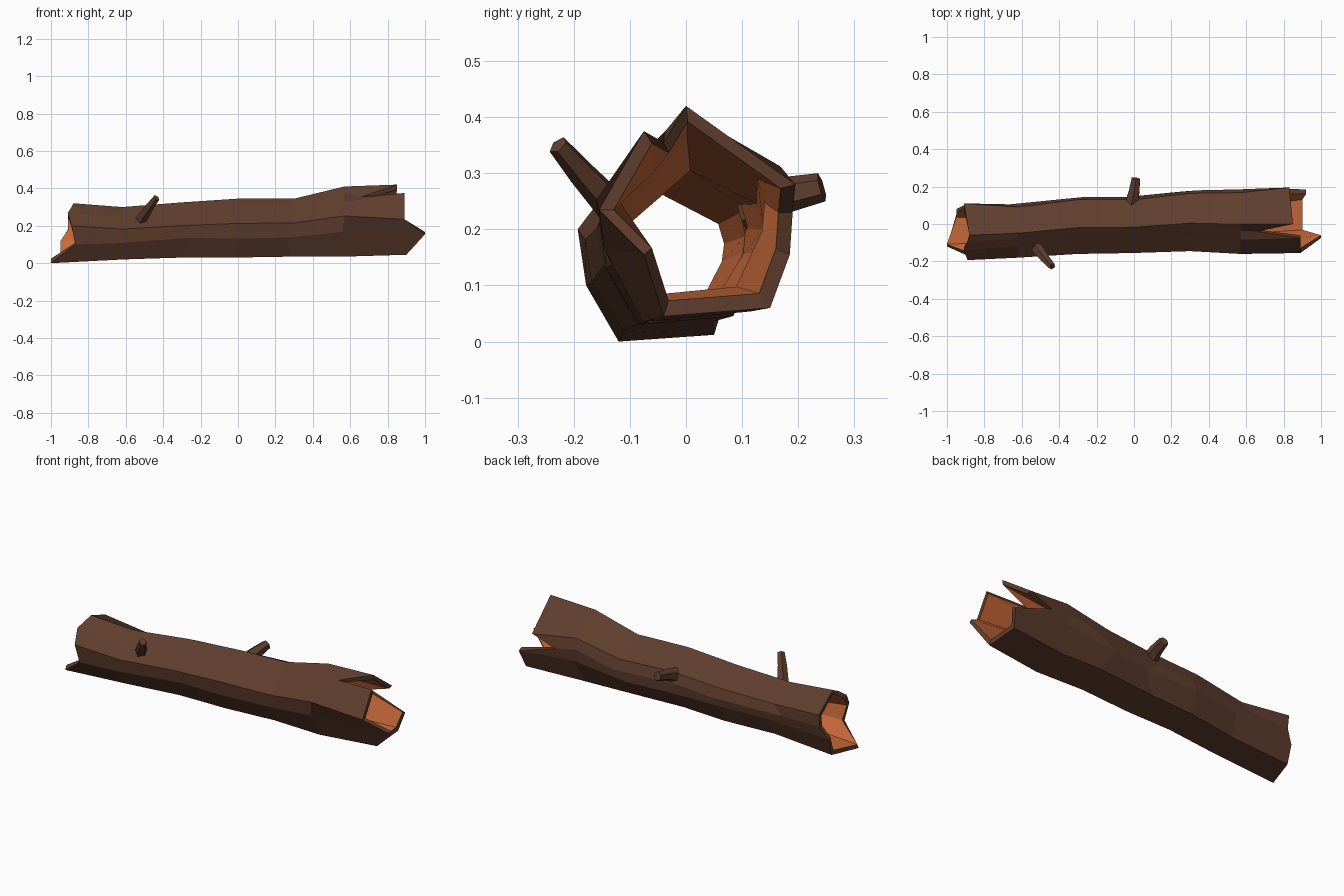
import bpy, bmesh, random
from mathutils import Vector

if "Cube" in bpy.data.objects:
    bpy.data.objects.remove(bpy.data.objects["Cube"])

random.seed(4)


def material(name, rgb):
    m = bpy.data.materials.new(name)
    m.diffuse_color = (*rgb, 1)
    m.use_nodes = True
    m.node_tree.nodes["Principled BSDF"].inputs["Base Color"].default_value = m.diffuse_color
    return m


bark = material("bark", (0.115, 0.048, 0.027))
heartwood = material("heartwood", (0.58, 0.145, 0.042))

# Cross-section within its bounding box (0..1), clockwise from the top ridge
PROFILE = [(.46, 1), (.95, .74), (1, .54), (.98, .36), (.8, .04),
           (.24, 0), (.04, .3), (0, .58), (.22, .78), (.36, .91)]
# Body stations: x, y min, y max, z min, z max
STATIONS = [(-.62, -.18, .105, .02, .30), (-.3, -.16, .145, .03, .325),
            (0, -.155, .145, .03, .345), (.3, -.145, .18, .035, .345),
            (.57, -.16, .185, .035, .41)]
# Broken ends: one jagged point per profile column
LEFT_END = [(-.88, -.06, .32), (-.91, .11, .25), (-.91, .10, .18), (-.95, .08, .11),
            (-.95, .05, .012), (-1, -.12, 0), (-.87, -.178, .1), (-.89, -.193, .2),
            (-.91, -.14, .27), (-.89, -.1, .30)]
RIGHT_END = [(.85, 0, .42), (.83, .195, .28), (.69, .19, .23), (.92, .185, .155),
             (.90, .15, .06), (.90, -.04, .045), (1, -.075, .155), (.89, -.155, .235),
             (.89, -.075, .375), (.66, -.04, .355)]


def shrink(ring, k):
    # Inner wall ring, pulled towards the ring centre
    cy = (min(p[1] for p in ring) + max(p[1] for p in ring)) / 2
    cz = (min(p[2] for p in ring) + max(p[2] for p in ring)) / 2
    return [(x, cy + (y - cy) * k, cz + (z - cz) * k) for x, y, z in ring]


def finish(bm, name, mats):
    bmesh.ops.recalc_face_normals(bm, faces=bm.faces)
    me = bpy.data.meshes.new(name)
    bm.to_mesh(me)
    bm.free()
    for m in mats:
        me.materials.append(m)
    ob = bpy.data.objects.new(name, me)
    bpy.context.collection.objects.link(ob)
    return ob


# Hollow trunk: outer rings forward, inner rings back, closed into a tube
rings = [LEFT_END]
for x, y0, y1, z0, z1 in STATIONS:
    ring = []
    for i, (u, v) in enumerate(PROFILE):
        j = .05 if i in (2, 3, 4, 5, 6) else 0
        ring.append((x + random.uniform(-j, j), y0 + u * (y1 - y0),
                     z0 + v * (z1 - z0) + random.uniform(0, j * .4) * (v > 0)))
    rings.append(ring)
rings.append(RIGHT_END)
n_outer = len(rings)
inner = [shrink(r, .85 if r in (LEFT_END, RIGHT_END) else .74) for r in rings]
loop = rings + inner[::-1]

bm = bmesh.new()
verts = [[bm.verts.new(p) for p in r] for r in loop]
n = len(PROFILE)
for a in range(len(loop)):
    b = (a + 1) % len(loop)
    for i in range(n):
        k = (i + 1) % n
        f = bm.faces.new((verts[a][i], verts[a][k], verts[b][k], verts[b][i]))
        f.material_index = 1 if n_outer <= a < len(loop) - 1 else 0
finish(bm, "hollow_trunk", [bark, heartwood])


def stub(name, path, sides=6):
    # Broken branch: tapered prism along a short path of (point, radius)
    bm = bmesh.new()
    rows = []
    axis = (Vector(path[-1][0]) - Vector(path[0][0])).normalized()
    rot = axis.to_track_quat('Z', 'Y')
    for p, r in path:
        ring = bmesh.ops.create_circle(bm, segments=sides, radius=r)["verts"]
        for v in ring:
            v.co = Vector(p) + rot @ v.co
        rows.append(ring)
    for a, b in zip(rows, rows[1:]):
        for i in range(sides):
            k = (i + 1) % sides
            bm.faces.new((a[i], a[k], b[k], b[i]))
    bm.faces.new(rows[0])
    bm.faces.new(rows[-1])
    finish(bm, name, [bark])


stub("front_branch_stub", [((-.52, -.125, .235), .032), ((-.475, -.185, .30), .025),
                           ((-.437, -.228, .35), .019)], 5)
stub("back_branch_stub", [((-.015, .10, .235), .042), ((0, .17, .26), .033),
                          ((.01, .242, .275), .026)], 6)
